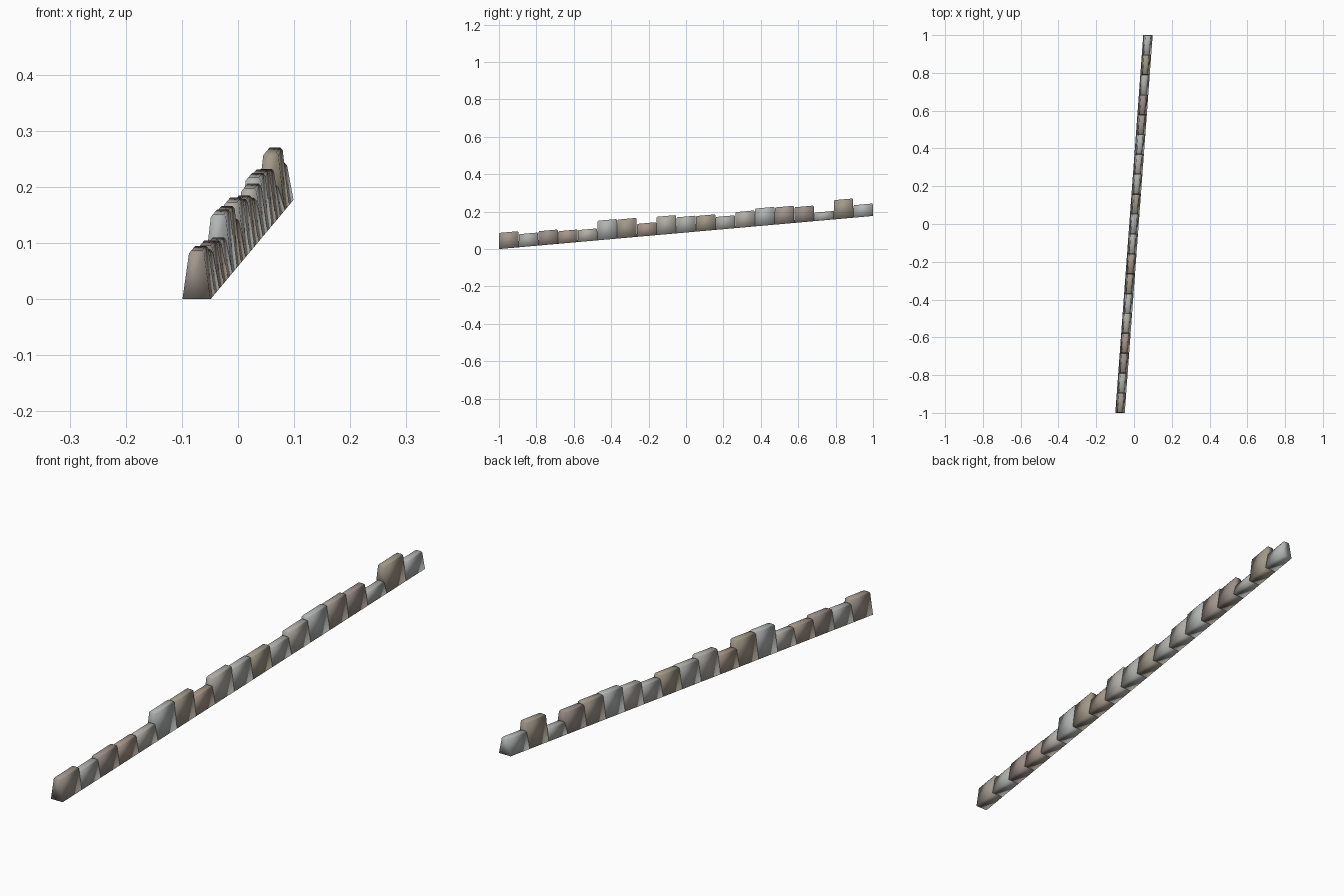
import bpy, bmesh

if "Cube" in bpy.data.objects:
    bpy.data.objects.remove(bpy.data.objects["Cube"])

# Top height of each kerb stone, and its tint
tops = [0.091, 0.084, 0.100, 0.100, 0.106, 0.156, 0.162, 0.139, 0.177, 0.174,
        0.181, 0.176, 0.202, 0.221, 0.227, 0.228, 0.199, 0.266, 0.239]
BROWN, GREY, ROSE = (0.36, 0.31, 0.27), (0.42, 0.42, 0.40), (0.33, 0.27, 0.25)
RUST, PALE, SAND = (0.38, 0.30, 0.25), (0.44, 0.42, 0.38), (0.36, 0.32, 0.25)
SILVER = (0.45, 0.46, 0.46)
tints = [BROWN, GREY, ROSE, RUST, PALE, SILVER, SAND, RUST, PALE, GREY,
         SAND, GREY, PALE, SILVER, BROWN, ROSE, GREY, SAND, SILVER]
mats = {}


def material(c):
    if c not in mats:
        mats[c] = bpy.data.materials.new("stone_tint")
        mats[c].diffuse_color = (*c, 1)
    return mats[c]


SLOPE_X, SLOPE_Z = 0.074, 0.0885   # sideways drift and climb per unit of y
N = len(tops)
LEN = 2 / N


def stone(i):
    yc = -1 + LEN * (i + 0.5)
    h = tops[i] - SLOPE_Z * (yc + 1)
    # rings: (height, half width, half length) - tapered wall, chamfered top
    rings = [(0, 0.025, LEN / 2),
             (h - 0.005, 0.0135, LEN / 2 - 0.001),
             (h, 0.0095, LEN / 2 - 0.005)]
    bm = bmesh.new()
    loops = []
    for z, hx, hy in rings:
        ring = []
        for sx, sy in ((-1, -1), (1, -1), (1, 1), (-1, 1)):
            y = yc + sy * hy
            ring.append(bm.verts.new((sx * hx + SLOPE_X * y, y, z + SLOPE_Z * (y + 1))))
        loops.append(ring)
    for a, b in zip(loops, loops[1:]):
        for k in range(4):
            n = (k + 1) % 4
            bm.faces.new((a[k], a[n], b[n], b[k]))
    bm.faces.new(loops[0][::-1])
    bm.faces.new(loops[-1])
    for f in bm.faces:
        f.smooth = True
    me = bpy.data.meshes.new("kerb_stone")
    bm.to_mesh(me)
    bm.free()
    me.materials.append(material(tints[i]))
    ob = bpy.data.objects.new(f"kerb_stone_{i + 1}", me)
    bpy.context.collection.objects.link(ob)


# Row of stones climbing the slope
for i in range(N):
    stone(i)

for m in bpy.data.materials:
    if m.users and not m.is_grease_pencil:
        m.use_nodes = True
        m.node_tree.nodes["Principled BSDF"].inputs["Base Color"].default_value = m.diffuse_color
